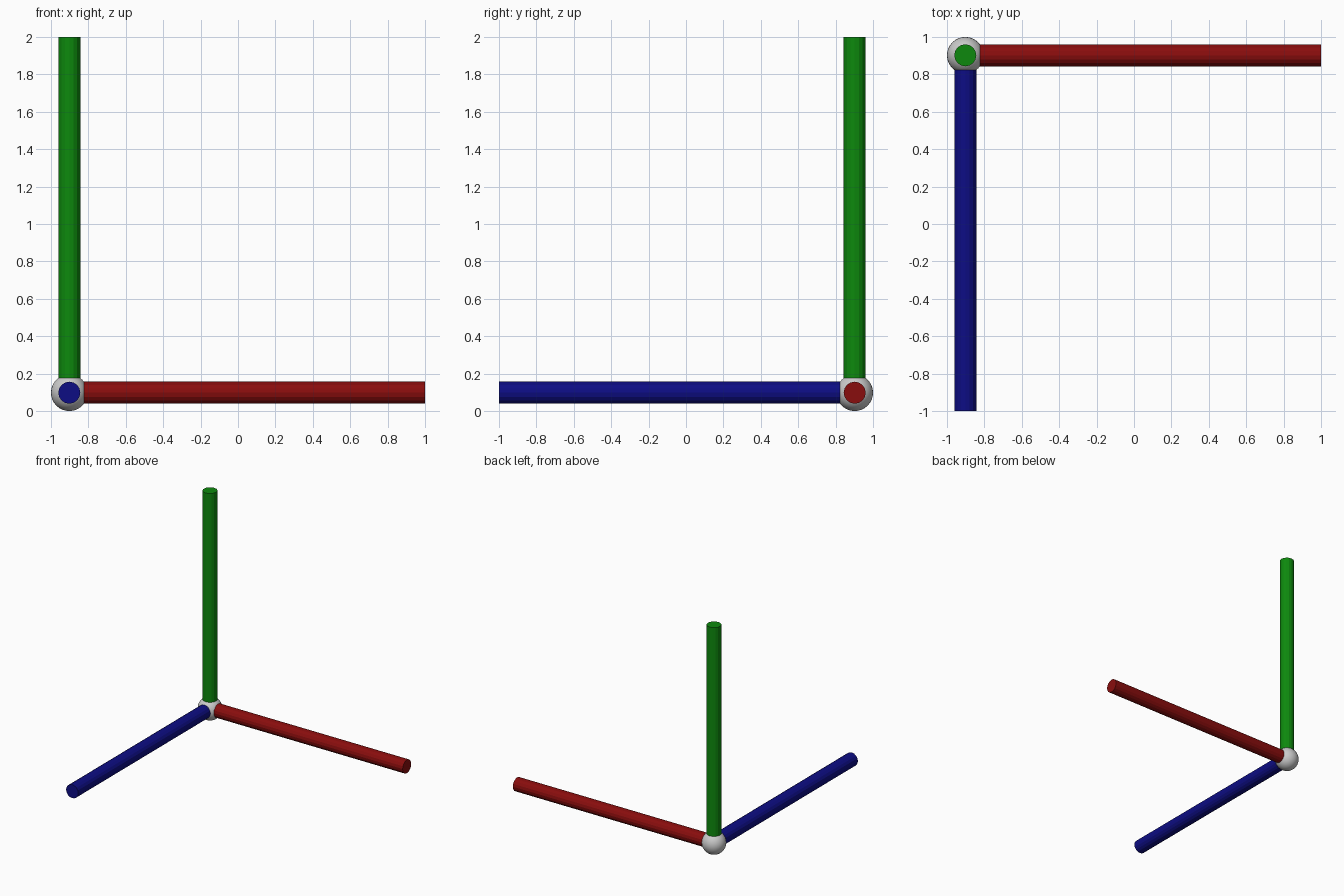
import bpy
import math
from mathutils import Vector

if "Cube" in bpy.data.objects:
    bpy.data.objects.remove(bpy.data.objects["Cube"])

BALL_R = 0.098
ROD_R = 0.0588
ROD_LEN = 2 - BALL_R
CORNER = Vector((-1 + BALL_R, 1 - BALL_R, BALL_R))


def rod(name, direction, rotation, color):
    """Flat-sided rod running from the corner ball along one axis."""
    bpy.ops.mesh.primitive_cylinder_add(
        vertices=16, radius=ROD_R, depth=ROD_LEN,
        location=CORNER + Vector(direction) * ROD_LEN / 2, rotation=rotation)
    ob = bpy.context.object
    ob.name = name
    mat = bpy.data.materials.new(name + "_paint")
    mat.diffuse_color = (*color, 1)
    mat.use_nodes = True
    mat.node_tree.nodes["Principled BSDF"].inputs["Base Color"].default_value = mat.diffuse_color
    ob.data.materials.append(mat)


# Corner ball
bpy.ops.mesh.primitive_uv_sphere_add(
    segments=32, ring_count=16, radius=BALL_R, location=CORNER)
bpy.context.object.name = "corner_ball"
bpy.ops.object.shade_smooth()

# Axis rods
Q = math.pi / 2
rod("red_rod", (1, 0, 0), (0, Q, 0), (0.25, 0.004, 0.004))
rod("blue_rod", (0, -1, 0), (Q, 0, 0), (0.004, 0.004, 0.23))
rod("green_rod", (0, 0, 1), (0, 0, 0), (0.004, 0.25, 0.004))
